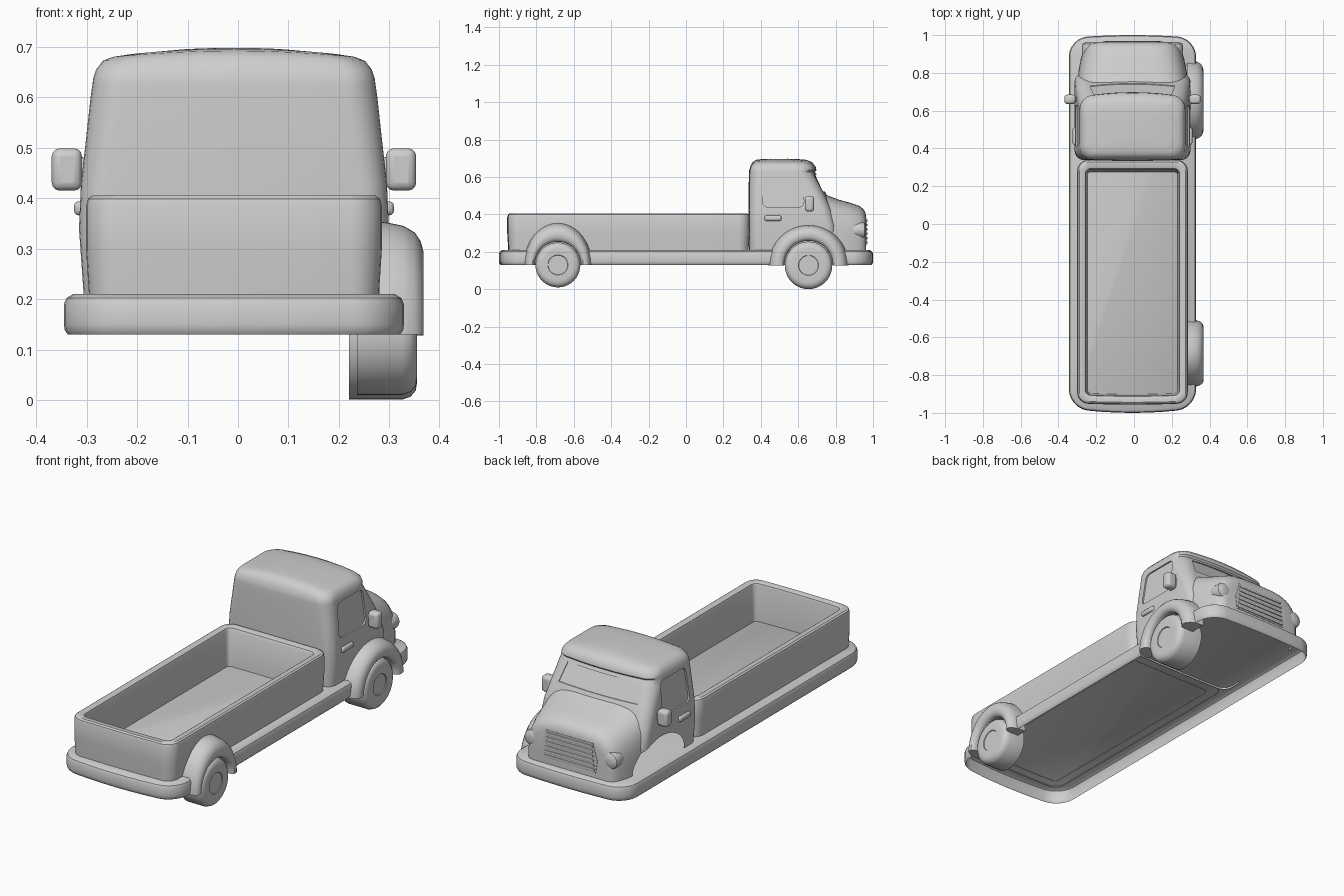
import bpy, bmesh, math
from math import sin, cos, pi, copysign

if "Cube" in bpy.data.objects:
    bpy.data.objects.remove(bpy.data.objects["Cube"])

X0 = -0.008  # centre line of the body
paint = bpy.data.materials.new("grey")
paint.diffuse_color = (0.62, 0.62, 0.62, 1)
paint.use_nodes = True
paint.node_tree.nodes["Principled BSDF"].inputs["Base Color"].default_value = paint.diffuse_color


def smooth(ob, angle=35):
    bpy.ops.object.select_all(action='DESELECT')
    ob.select_set(True)
    bpy.context.view_layer.objects.active = ob
    bpy.ops.object.shade_smooth_by_angle(angle=math.radians(angle))


def loft(name, rings, first=True, last=True):
    """Skin closed rings of equal length, with optional end caps."""
    bm = bmesh.new()
    vs = [[bm.verts.new(p) for p in r] for r in rings]
    n = len(vs[0])
    for a, b in zip(vs, vs[1:]):
        for j in range(n):
            k = (j + 1) % n
            bm.faces.new((a[j], a[k], b[k], b[j]))
    if first:
        bm.faces.new(vs[0])
    if last:
        bm.faces.new(vs[-1])
    bmesh.ops.recalc_face_normals(bm, faces=bm.faces[:])
    me = bpy.data.meshes.new(name)
    bm.to_mesh(me)
    bm.free()
    me.materials.append(paint)
    ob = bpy.data.objects.new(name, me)
    bpy.context.collection.objects.link(ob)
    smooth(ob)
    return ob


def plan(hx, y0, y1, z, r, bow0=0, bow1=0, crown=0):
    """Rounded rectangle in plan, with bowed ends and a crowned height."""
    pts = []
    corners = [(hx - r, y1 - r, 0), (-hx + r, y1 - r, 1),
               (-hx + r, y0 + r, 2), (hx - r, y0 + r, 3)]
    for c, (cx, cy, q) in enumerate(corners):
        for i in range(7):
            a = (q + i / 6) * pi / 2
            pts.append((cx + r * cos(a), cy + r * sin(a)))
        nx, ny, _ = corners[(c + 1) % 4]
        a = (q + 1) * pi / 2
        p, e = pts[-1], (nx + r * cos(a), ny + r * sin(a))
        pts += [(p[0] + (e[0] - p[0]) * t / 6, p[1] + (e[1] - p[1]) * t / 6)
                for t in range(1, 6)]
    out = []
    for x, y in pts:
        f = 1 - (x / hx) ** 2
        t = (y - y0) / (y1 - y0)
        out.append((X0 + x, y + f * (bow1 * t - bow0 * (1 - t)), z + crown * f))
    return out


def lathe_x(name, y, z, prof, n=40):
    return loft(name, [[(x, y + r * cos(2 * pi * i / n), z + r * sin(2 * pi * i / n))
                        for i in range(n)] for x, r in prof])


def block(name, centre, size, bevel, segs=3):
    x, y, z = [s / 2 for s in size]
    rings = [[(centre[0] + a * x, centre[1] + b * y, centre[2] + c * z)
              for a, b in ((-1, -1), (1, -1), (1, 1), (-1, 1))] for c in (-1, 1)]
    ob = loft(name, rings)
    bm = bmesh.new()
    bm.from_mesh(ob.data)
    bmesh.ops.bevel(bm, geom=bm.edges[:], offset=bevel, segments=segs,
                    affect='EDGES', profile=0.5)
    bm.to_mesh(ob.data)
    bm.free()
    smooth(ob)
    return ob


def boolean(ob, other, op):
    m = ob.modifiers.new(op, 'BOOLEAN')
    m.operation, m.object, m.solver = op, other, 'EXACT'
    bpy.context.view_layer.objects.active = ob
    bpy.ops.object.modifier_apply(modifier=m.name)
    bpy.data.objects.remove(other)


# Running board: a pressed tray, hollow and open underneath
loft("base", [plan(0.337 - d, -0.975 + d, 0.985 - d, z, 0.1 - d, 0.025, 0.015)
              for d, z in ((0.008, 0.13), (0.002, 0.138), (0, 0.15), (0, 0.19),
                           (0.005, 0.202), (0.018, 0.21))], first=False)

# Cargo bed walls: outside, rim, inside; the running board is its floor
loft("cargo_bed", [plan(0.293 - d, -0.95 + d, 0.34 - d - e, z, r, 0.006, 0.0)
                   for d, e, z, r in ((0.006, 0, 0.205, .055), (0, 0, 0.3, .06), (0, 0, 0.385, .06),
                                      (0.004, 0, 0.399, .058), (0.012, 0, 0.405, .052),
                                      (0.036, 0, 0.405, .035), (0.043, 0.003, 0.401, .03),
                                      (0.047, 0.006, 0.388, .025), (0.054, 0.01, 0.208, .02))],
     first=False, last=False)

# Cabin: half width, back, front, height, corner radius, front bow, crown
cab = loft("cab", [plan(hx, y0, y1, z, r, 0.006, bow, cr) for hx, y0, y1, z, r, bow, cr in (
    (0.297, 0.342, 0.80, 0.2, 0.05, 0, 0), (0.307, 0.340, 0.80, 0.34, 0.05, 0, 0),
    (0.303, 0.340, 0.77, 0.43, 0.05, 0.01, 0), (0.295, 0.340, 0.735, 0.5, 0.055, 0.02, 0),
    (0.284, 0.342, 0.68, 0.6, 0.06, 0.025, 0), (0.28, 0.343, 0.664, 0.628, 0.06, 0.025, 0),
    (0.279, 0.344, 0.672, 0.637, 0.06, 0.025, 0), (0.273, 0.350, 0.668, 0.655, 0.06, 0.025, 0.003),
    (0.26, 0.362, 0.65, 0.672, 0.06, 0.022, 0.008), (0.24, 0.38, 0.625, 0.68, 0.06, 0.02, 0.012),
    (0.2, 0.41, 0.59, 0.686, 0.05, 0.01, 0.01), (0.1, 0.46, 0.54, 0.695, 0.03, 0, 0.003))])


# Bonnet and nose: arched sections running forward
def arch(y, w, top, e):
    pts = []
    for i in range(33):
        a = pi * i / 32
        c = cos(a)
        pts.append((X0 + copysign(abs(c) ** e, c) * w, y, 0.2 + (top - 0.2) * abs(sin(a)) ** e))
    return pts


hood = loft("bonnet", [arch(*s) for s in (
    (0.6, 0.296, 0.515, 0.45), (0.74, 0.295, 0.508, 0.45), (0.82, 0.285, 0.478, 0.5),
    (0.88, 0.272, 0.462, 0.53), (0.925, 0.258, 0.447, 0.55), (0.947, 0.246, 0.43, 0.55),
    (0.958, 0.232, 0.413, 0.55), (0.963, 0.21, 0.39, 0.55))])
boolean(cab, hood, 'UNION')


# Recessed side windows, following the slope of the cab side
def window_ring(side, off):
    pts = []
    cs = [(0.60, 0.59), (0.445, 0.59), (0.435, 0.465), (0.605, 0.465)]
    for q, (cy, cz) in enumerate(cs):
        for i in range(5):
            a = (q + i / 4) * pi / 2
            y, z = cy + 0.025 * cos(a), cz + 0.025 * sin(a)
            pts.append((X0 + side * (0.295 - 0.11 * (z - 0.5) + off), y, z))
    return pts


# Recessed windscreen, following the bowed front
def pane(lift):
    pts = []
    for z, w, ts in ((0.522, 0.225, range(9)), (0.612, 0.205, range(8, -1, -1))):
        for t in ts:
            x = w * (t / 4 - 1)
            y = 0.735 - (z - 0.5) * 0.55 + 0.022 * (1 - (x / 0.29) ** 2)
            pts.append((X0 + x, y + lift, z))
    return pts


for s in (-1, 1):
    boolean(cab, loft("window_cutter", [window_ring(s, -0.008), window_ring(s, 0.06)]), 'DIFFERENCE')
boolean(cab, loft("windscreen_cutter", [pane(-0.005), pane(0.05)]), 'DIFFERENCE')

# Empty wheel arch on the left, opening into the hollow cab
n, DEEP, RY, RZ = 40, -0.17, 0.2, 0.15
cut = loft("arch_cutter", [[(x, 0.65 + RY * cos(2 * pi * i / n), 0.2 + RZ * sin(2 * pi * i / n))
                            for i in range(n)] for x in (-0.4, DEEP)])
boolean(cab, cut, 'DIFFERENCE')
bm = bmesh.new()
bm.from_mesh(cab.data)
inner = []
for f in bm.faces:
    c = f.calc_center_median()
    inside = ((c.y - 0.65) / RY) ** 2 + ((c.z - 0.2) / RZ) ** 2 < 1.0
    tunnel = inside and c.x < DEEP + 0.001 and (abs(f.normal.x) < 0.5 or c.x > DEEP - 0.001)
    if tunnel or (c.z < 0.203 and abs(f.normal.z) > 0.9):
        inner.append(f)
bmesh.ops.delete(bm, geom=inner, context='FACES')
bm.to_mesh(cab.data)
bm.free()
smooth(cab, 38)

# Grille: frame plate with slats
loft("grille_frame", [[(X0 + x, y, z) for x, z in ((-0.15, 0.235), (0.15, 0.235), (0.16, 0.3), (0.135, 0.385),
                                                  (-0.135, 0.385), (-0.16, 0.3))] for y in (0.95, 0.965)])
for i in range(6):
    z = 0.25 + i * 0.0235
    block("grille_slat", (X0, 0.964, z), (0.29 - 0.005 * i, 0.012, 0.014), 0.004, 2)

for s, side in ((-1, "left"), (1, "right")):
    # Headlight with a domed lens
    m = 28
    loft(side + "_headlight", [[(X0 + s * 0.224 + r * cos(2 * pi * i / m), y, 0.315 + r * sin(2 * pi * i / m))
                                for i in range(m)] for y, r in
                               ((0.87, 0.036), (0.91, 0.042), (0.945, 0.043), (0.954, 0.04),
                                (0.957, 0.034), (0.962, 0.025), (0.964, 0.01))])
    # Mirror and door handle
    block(side + "_mirror", (X0 + s * 0.331, 0.66, 0.457), (0.06, 0.05, 0.084), 0.016)
    block(side + "_mirror_arm", (X0 + s * 0.3, 0.662, 0.457), (0.05, 0.03, 0.05), 0.01)
    block(side + "_door_handle", (X0 + s * 0.305, 0.465, 0.38), (0.024, 0.09, 0.028), 0.01)

# Wheels and mudguards, right side only
for name, x0, y, z, r, ry, rz in (("rear", 0.236, -0.685, 0.13, 0.12, 0.18, 0.222),
                                  ("front", 0.22, 0.655, 0.128, 0.127, 0.212, 0.215)):
    lathe_x(name + "_wheel", y, z, [(x0, r), (0.325, r), (0.342, r - 0.006), (0.352, r - 0.018),
                                    (0.355, r - 0.035), (0.354, 0.054), (0.35, 0.052), (0.35, 0.03)])
    # Section of the mudguard: x, share of the way from opening to outer edge
    sec = [(0.28, 0), (0.345, 0), (0.357, 0.06), (0.365, 0.2), (0.367, 0.42), (0.362, 0.62),
           (0.35, 0.8), (0.328, 0.93), (0.30, 0.99), (0.28, 1.02)]
    ri = r + 0.004
    loft(name + "_mudguard", [[(x, y + cos(pi * i / 32) * (ri + (ry - ri) * t),
                                z + sin(pi * i / 32) * (ri + (rz - ri) * t)) for x, t in sec]
                              for i in range(33)])
